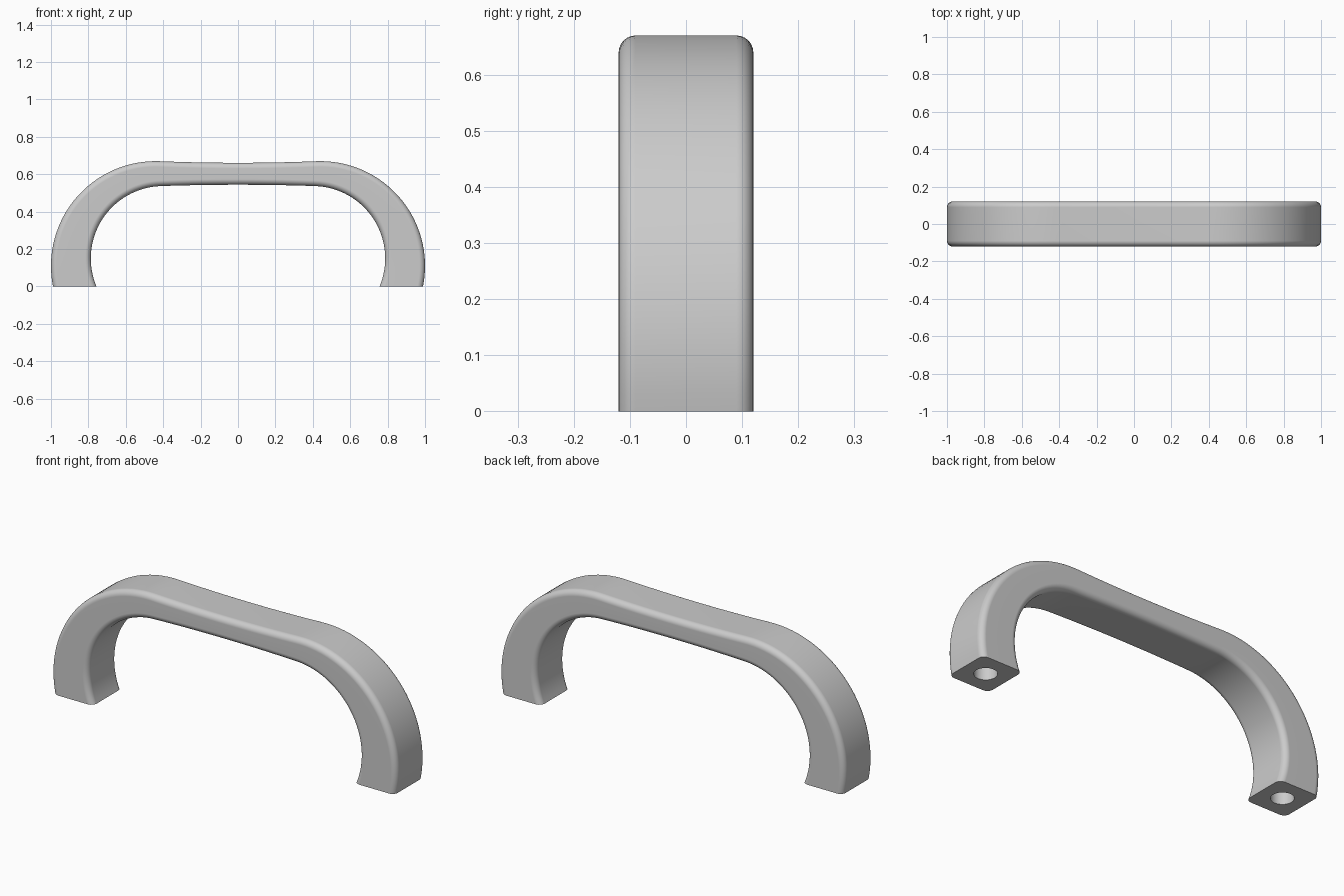
import bpy, bmesh, math
from math import sin, cos, asin, sqrt, radians

if "Cube" in bpy.data.objects:
    bpy.data.objects.remove(bpy.data.objects["Cube"])

HALF_DEPTH, FILLET, STEPS = 0.12, 0.03, 6
ARC, SPAN = 32, 12

grey = bpy.data.materials.new("satin grey")
grey.use_nodes = True
colour = (0.6, 0.6, 0.6, 1)
grey.diffuse_color = colour
grey.node_tree.nodes["Principled BSDF"].inputs["Base Color"].default_value = colour


def edge_curve(cx, cz, radius, end_deg):
    """Foot to foot: corner arc, shallow bowed span, mirrored corner arc."""
    start, end = asin(-cz / radius), radians(end_deg)
    half = []
    for i in range(ARC + 1):
        a = start + (end - start) * i / ARC
        half.append((cx + radius * cos(a), cz + radius * sin(a)))
    x_end, z_end = half[-1]
    slope = -cos(end) / sin(end)
    for i in range(1, SPAN + 1):
        x = x_end * (1 - i / SPAN)
        half.append((x, z_end + slope * (x * x - x_end * x_end) / (2 * x_end)))
    return half + [(-x, z) for x, z in reversed(half[:-1])]


# Handle: rounded section made of inset outer and inner edge curves
tracks = []
for outer in (True, False):
    layers = []
    for side in (-1, 1):
        for k in range(STEPS + 1):
            a = radians(90) * k / STEPS
            a = a if side > 0 else radians(90) - a
            inset = FILLET * (1 - cos(a))
            y = side * (HALF_DEPTH - FILLET + FILLET * sin(a))
            curve = (edge_curve(0.44, 0.11, 0.56 - inset, 92.3) if outer
                     else edge_curve(0.4, 0.15, 0.387 + inset, 88))
            layers.append([(x, y, z) for x, z in curve])
    tracks += layers if outer else layers[::-1]

bm = bmesh.new()
rows = [[bm.verts.new(p) for p in track] for track in tracks]
for i, row in enumerate(rows):
    following = rows[(i + 1) % len(rows)]
    for j in range(len(row) - 1):
        bm.faces.new((row[j], row[j + 1], following[j + 1], following[j]))
for end in (0, -1):
    bm.faces.new([row[end] for row in rows])
bmesh.ops.recalc_face_normals(bm, faces=bm.faces)
mesh = bpy.data.meshes.new("handle")
bm.to_mesh(mesh)
bm.free()
mesh.materials.append(grey)
handle = bpy.data.objects.new("handle", mesh)
bpy.context.collection.objects.link(handle)

# Blind screw holes in both feet
for side in (-1, 1):
    bpy.ops.mesh.primitive_cylinder_add(vertices=40, radius=0.054, depth=0.5,
                                        location=(side * 0.873, 0, 0))
    cutter = bpy.context.object
    cutter.name = "screw_hole_cutter"
    cutter.hide_render = True
    cutter.data.materials.append(grey)
    bpy.context.view_layer.objects.active = handle
    cut = handle.modifiers.new("screw hole", 'BOOLEAN')
    cut.operation, cut.solver, cut.object = 'DIFFERENCE', 'EXACT', cutter
    bpy.ops.object.modifier_apply(modifier=cut.name)
    bpy.data.objects.remove(cutter)

# Smooth shading with crisp foot edges
bpy.ops.object.select_all(action='DESELECT')
handle.select_set(True)
bpy.context.view_layer.objects.active = handle
bpy.ops.object.shade_smooth_by_angle(angle=radians(35))
weighted = handle.modifiers.new("weighted normals", 'WEIGHTED_NORMAL')
weighted.keep_sharp = True
